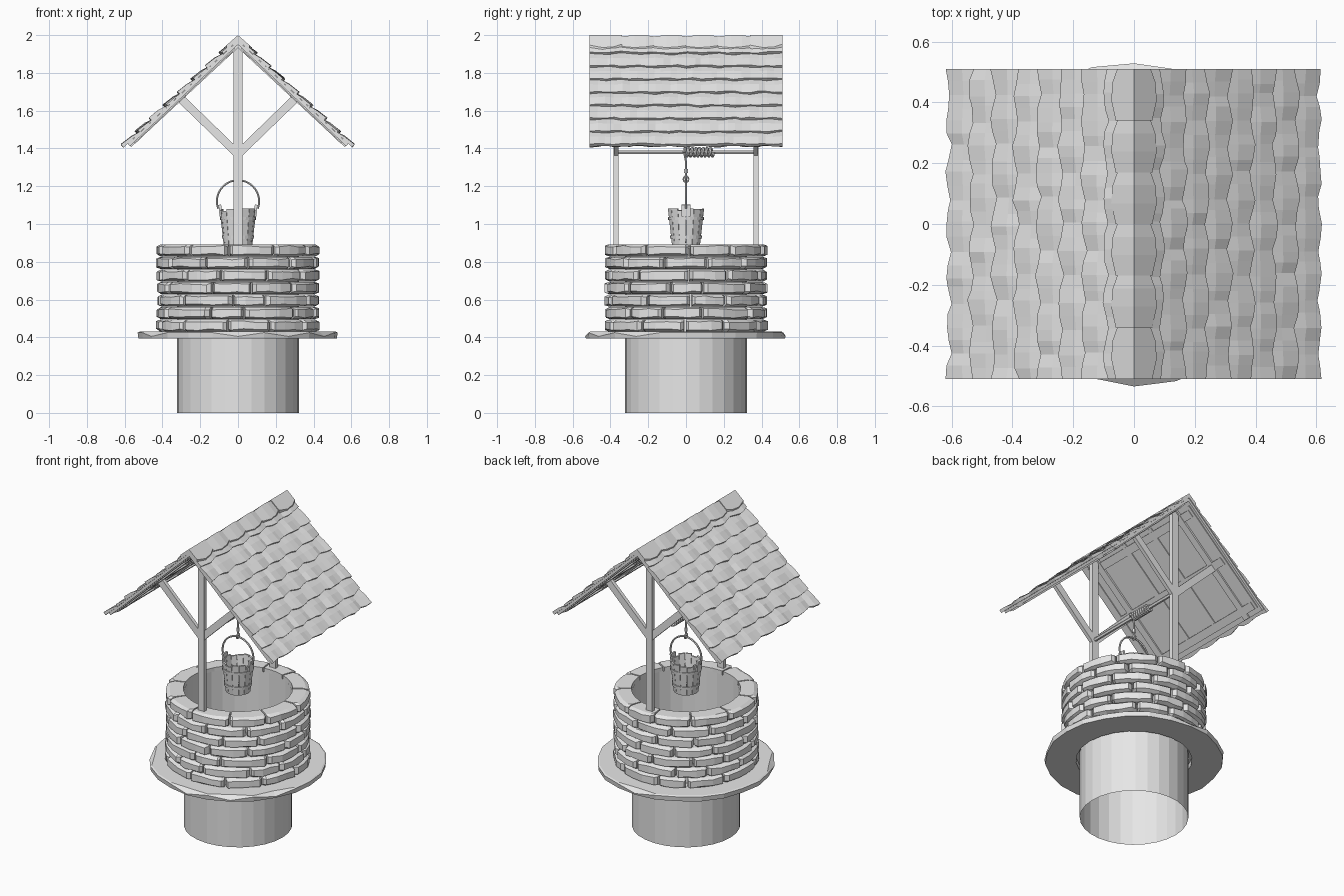
import bpy, bmesh, random
from math import sin, cos, pi, radians
from mathutils import Vector

random.seed(4)
if "Cube" in bpy.data.objects:
    bpy.data.objects.remove(bpy.data.objects["Cube"])

grey = bpy.data.materials.new("plain grey")
grey.use_nodes = True
grey.diffuse_color = (0.8, 0.8, 0.8, 1)
grey.node_tree.nodes["Principled BSDF"].inputs["Base Color"].default_value = (0.8, 0.8, 0.8, 1)


def jit(a):
    return random.uniform(-a, a)


def loft(bm, rings, loop=False, caps=True):
    """Skin a row of equal cross-sections."""
    rows = [[bm.verts.new(p) for p in ring] for ring in rings]
    n = len(rows[0])
    pairs = list(zip(rows, rows[1:]))
    if loop:
        pairs.append((rows[-1], rows[0]))
    for a, b in pairs:
        for i in range(n):
            j = (i + 1) % n
            bm.faces.new((a[i], a[j], b[j], b[i]))
    if caps and not loop:
        bm.faces.new(rows[0])
        bm.faces.new(rows[-1])


def finish(bm, name):
    bmesh.ops.recalc_face_normals(bm, faces=bm.faces)
    mesh = bpy.data.meshes.new(name)
    bm.to_mesh(mesh)
    bm.free()
    obj = bpy.data.objects.new(name, mesh)
    bpy.context.collection.objects.link(obj)
    mesh.materials.append(grey)
    return obj


def polar(r, t, z):
    return Vector((r * cos(t), r * sin(t), z))


def beam(name, a, b, width, depth):
    """Square timber lying in an xz plane; depth runs along y."""
    a, b = Vector(a), Vector(b)
    y = Vector((0, depth / 2, 0))
    s = (b - a).normalized().cross(Vector((0, 1, 0))) * width / 2
    bm = bmesh.new()
    loft(bm, [[p + s + y, p - s + y, p - s - y, p + s - y] for p in (a, b)])
    return finish(bm, name)


def tube(name, points, radius):
    """Round rod along a path, turned into a mesh."""
    data = bpy.data.curves.new(name, 'CURVE')
    data.dimensions = '3D'
    data.bevel_depth = radius
    data.bevel_resolution = 1
    data.use_fill_caps = True
    spline = data.splines.new('POLY')
    spline.points.add(len(points) - 1)
    for sp, p in zip(spline.points, points):
        sp.co = (*p, 1)
    obj = bpy.data.objects.new(name, data)
    bpy.context.collection.objects.link(obj)
    bpy.ops.object.select_all(action='DESELECT')
    obj.select_set(True)
    bpy.context.view_layer.objects.active = obj
    bpy.ops.object.convert(target='MESH')
    obj = bpy.context.object
    obj.data.materials.clear()
    obj.data.materials.append(grey)
    for f in obj.data.polygons:
        f.use_smooth = False


# Well shaft: open thin tube
SIDES = 28
bm = bmesh.new()
loft(bm, [[polar(0.323, 2 * pi * i / SIDES, z) for i in range(SIDES)] for z in (0, 0.87)], caps=False)
finish(bm, "well_shaft")

# Chipped stone collar
bm = bmesh.new()
rings = []
for i in range(24):
    t = 2 * pi * i / 24
    chip = random.choice((0, 0, 0, 0, 0.02))
    r = 0.53 + jit(0.006)
    rings.append([polar(0.345, t, 0.395), polar(r - 0.004, t, 0.395),
                  polar(r, t, 0.425 - chip), polar(r - 0.01 - chip, t, 0.43), polar(0.345, t, 0.43)])
loft(bm, rings, loop=True)
finish(bm, "stone_collar")

# Brick courses, staggered and slightly uneven
COURSES, BRICKS, PITCH = 7, 11, 0.0665
bm = bmesh.new()
for c in range(COURSES):
    z0 = 0.43 + c * PITCH
    z1 = z0 + PITCH - 0.003
    cuts = [2 * pi * (i + 0.5 * (c % 2) + jit(0.17)) / BRICKS for i in range(BRICKS)]
    cuts.append(cuts[0] + 2 * pi)
    for t0, t1 in zip(cuts, cuts[1:]):
        rings = []
        tilt = jit(0.006)
        for k, f in enumerate((0, 0.07, 0.36, 0.64, 0.93, 1)):
            t = t0 + 0.012 + (t1 - t0 - 0.024) * f
            end = 0.018 if k in (0, 5) else 0
            r = 0.43 - end + jit(0.004) + tilt * (f - 0.5)
            lo, hi = 0.011 + jit(0.005), 0.011 + jit(0.005)
            rings.append([polar(0.325, t, z0), polar(r - 0.022, t, z0), polar(r, t, z0 + lo),
                          polar(r, t, z1 - hi), polar(r - 0.022, t, z1), polar(0.325, t, z1)])
        loft(bm, rings)
finish(bm, "brick_wall")

# Timber frame at each gable
for y, side in ((-0.37, "front"), (0.37, "back")):
    beam(side + "_post", (0, y, 0.87), (0, y, 1.94), 0.046, 0.026)
    for s, hand in ((1, "left"), (-1, "right")):
        beam(f"{side}_{hand}_brace", (0, y, 1.37), (s * 0.315, y, 1.675), 0.044, 0.024)
        beam(f"{side}_{hand}_rafter", (0, y, 1.935), (s * 0.575, y, 1.437 - 0.036), 0.03, 0.045) \
            .location.z = 0.018

# Roof: each slope measured by distance down (u) and height off the deck (n)
PITCH_ANGLE = radians(43.2)
APEX, LENGTH, HALF = 1.972, 0.81, 0.51
CA, SA = cos(PITCH_ANGLE), sin(PITCH_ANGLE)


def slope(s, u, n, y):
    return Vector((s * (u * CA + n * SA), y, APEX - u * SA + n * CA))


def slab(bm, s, u0, u1, n0, n1, y0, y1):
    loft(bm, [[slope(s, u0, n0, y), slope(s, u1, n0, y), slope(s, u1, n1, y), slope(s, u0, n1, y)]
              for y in (y0, y1)])


ROWS, TILES = 8, 6
STEP = LENGTH / ROWS
for s, hand in ((1, "left"), (-1, "right")):
    bm = bmesh.new()
    slab(bm, s, 0.0, LENGTH - 0.01, -0.016, 0.0, -HALF + 0.005, HALF - 0.005)
    finish(bm, hand + "_roof_deck")

    # Battens below the deck
    bm = bmesh.new()
    for u in (0.06, 0.4, 0.72):
        slab(bm, s, u, u + 0.05, -0.026, -0.016, -0.47, 0.47)
    for y in (-0.49, -0.14, 0.1, 0.45):
        slab(bm, s, 0.04, LENGTH - 0.04, -0.022, -0.016, y, y + 0.04)
    finish(bm, hand + "_roof_battens")

    # Overlapping bulged shingles with ragged lower edges
    bm = bmesh.new()
    for r in range(ROWS):
        u0 = r * STEP
        rings = []
        for k in range(TILES * 4 + 1):
            y = -HALF + 2 * HALF * k / (TILES * 4)
            inner = 0 < k < TILES * 4
            bulge = (0, 0.6, 1, 0.6)[(k + 2 * (r % 2)) % 4]
            u1 = u0 + STEP + 0.004 + 0.012 * bulge + jit(0.005)
            n = 0.014 + 0.009 * bulge + jit(0.003)
            y += jit(0.009) if inner else 0
            rings.append([slope(s, u0, 0, y), slope(s, u1, 0.001, y), slope(s, u1, n, y),
                          slope(s, u0 + STEP * 0.5, n * 0.75 + jit(0.002), y), slope(s, u0, 0.004, y)])
        loft(bm, rings)
    finish(bm, hand + "_roof_shingles")

# Ridge cap of folded pieces
bm = bmesh.new()
for i in range(TILES):
    y0 = -HALF + i * 2 * HALF / TILES
    rings = []
    for f, w in ((0, 0.06), (0.4, 0.075), (0.75, 0.07), (1, 0.055)):
        y, top = y0 + f * 2 * HALF / TILES, 2.0 - (0.007 if f in (0, 1) and 0 < i < 5 else 0)
        rings.append([(0, y, top), (w, y, top - w * 0.88), (w, y, top - w * 0.88 - 0.02),
                      (0, y, top - 0.03), (-w, y, top - w * 0.88 - 0.02), (-w, y, top - w * 0.88)])
    loft(bm, rings)
finish(bm, "ridge_cap")

# Winding axle, rope coil, hanging rope and hook
tube("axle", [(0, -0.38, 1.38), (0, 0.38, 1.38)], 0.012)
TURNS, SEG = 8, 12
tube("rope_coil", [(0.02 * cos(2 * pi * i / SEG), -0.01 + 0.155 * i / (TURNS * SEG),
                    1.38 + 0.02 * sin(2 * pi * i / SEG)) for i in range(TURNS * SEG + 1)], 0.009)
tube("hanging_rope", [(0, -0.01, 1.38), (0, 0, 1.33), (0, 0, 1.235)], 0.006)
tube("rope_knot", [(0, 0, 1.27), (0, 0, 1.29)], 0.011)
tube("bucket_hook", [(0, 0.014 * cos(a), 1.237 + 0.016 * sin(a))
                     for a in (2 * pi * i / 10 for i in range(11))], 0.005)

# Bucket staves with uneven tops
STAVES, BASE, RIM = 14, 0.88, 1.075


def bucket_radius(z):
    return 0.075 + 0.022 * (z - BASE) / (RIM - BASE)


bm = bmesh.new()
for i in range(STAVES):
    t0 = 2 * pi * i / STAVES
    t1 = t0 + 2 * pi / STAVES - 0.02
    rings = []
    for z in (BASE, RIM + jit(0.008)):
        r = bucket_radius(z)
        rings.append([polar(r, t0, z), polar(r, t1, z), polar(r - 0.012, t1, z), polar(r - 0.012, t0, z)])
    loft(bm, rings)
loft(bm, [[polar(0.07, 2 * pi * i / STAVES, z) for i in range(STAVES)] for z in (BASE + 0.005, BASE + 0.02)])
finish(bm, "bucket_staves")

# Bucket hoops
bm = bmesh.new()
for z in (0.92, 1.02):
    rings = []
    for i in range(STAVES * 2):
        t = 2 * pi * i / (STAVES * 2)
        rings.append([polar(bucket_radius(h) + d, t, h) for h, d in
                      ((z, -0.004), (z, 0.003), (z + 0.018, 0.003), (z + 0.018, -0.004))])
    loft(bm, rings, loop=True)
finish(bm, "bucket_hoops")

# Bucket ears and curved handle
for s, hand in ((1, "left"), (-1, "right")):
    beam(hand + "_bucket_ear", (s * 0.091, 0, 1.04), (s * 0.096, 0, 1.102), 0.014, 0.045)
tube("bucket_handle", [(0.112 * cos(a), 0, 1.12 + 0.112 * sin(a))
                       for a in (radians(-20 + 220 * i / 20) for i in range(21))], 0.006)
